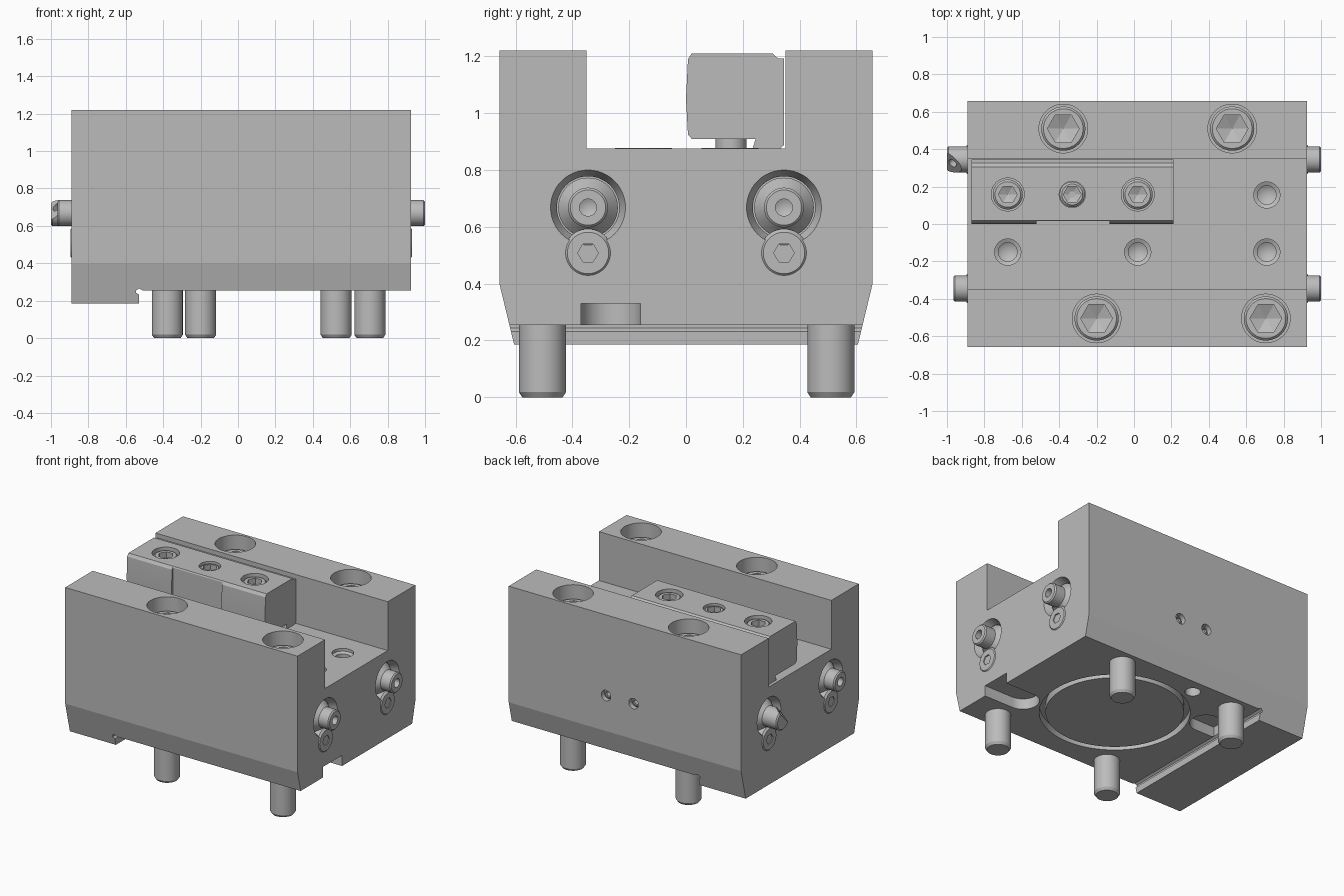
import bpy, bmesh, math
from mathutils import Vector

cube = bpy.data.objects.get("Cube")
if cube:
    bpy.data.objects.remove(cube, do_unlink=True)

steel = bpy.data.materials.new("steel_grey")
steel.use_nodes = True
steel.diffuse_color = (0.5, 0.5, 0.5, 1)
steel.node_tree.nodes["Principled BSDF"].inputs["Base Color"].default_value = (0.5, 0.5, 0.5, 1)

UP, DOWN, BACK = (0, 0, 1), (0, 0, -1), (0, 1, 0)
parts = []


def finish(bm, name):
    bmesh.ops.recalc_face_normals(bm, faces=bm.faces)
    mesh = bpy.data.meshes.new(name)
    bm.to_mesh(mesh)
    bm.free()
    mesh.materials.append(steel)
    ob = bpy.data.objects.new(name, mesh)
    bpy.context.scene.collection.objects.link(ob)
    parts.append(ob)
    return ob


def prism(name, points, axis, start, end):
    """Extrude a 2D outline along x, y or z."""
    def place(p, d):
        co = list(p)
        co.insert("xyz".index(axis), d)
        return co
    bm = bmesh.new()
    face = bm.faces.new([bm.verts.new(place(p, start)) for p in points])
    new = bmesh.ops.extrude_face_region(bm, geom=[face])["geom"]
    shift = Vector(place((0, 0), end - start))
    bmesh.ops.translate(bm, vec=shift, verts=[v for v in new if isinstance(v, bmesh.types.BMVert)])
    return finish(bm, name)


def lathe(name, profile, loc, direction=UP, sides=48):
    """Revolve (radius, height) points; height runs along direction from loc."""
    bm = bmesh.new()
    verts = [bm.verts.new((r, 0, h)) for r, h in profile]
    edges = [bm.edges.new(pair) for pair in zip(verts, verts[1:])]
    bmesh.ops.spin(bm, geom=verts + edges, cent=(0, 0, 0), axis=UP, dvec=(0, 0, 0),
                   angle=math.tau, steps=sides)
    bmesh.ops.remove_doubles(bm, verts=bm.verts, dist=1e-5)
    turn = Vector(direction).to_track_quat('Z', 'Y').to_matrix()
    if tuple(direction) != UP:
        bmesh.ops.rotate(bm, cent=(0, 0, 0), matrix=turn, verts=bm.verts)
    bmesh.ops.translate(bm, vec=loc, verts=bm.verts)
    return finish(bm, name)


def cut(target, cutter):
    mod = target.modifiers.new("cut", 'BOOLEAN')
    mod.operation = 'DIFFERENCE'
    mod.solver = 'EXACT'
    mod.object = cutter
    bpy.context.view_layer.objects.active = target
    bpy.ops.object.modifier_apply(modifier=mod.name)
    parts.remove(cutter)
    bpy.data.objects.remove(cutter, do_unlink=True)


def bore(target, radius, depth, loc, direction=UP, sides=48, tip=0.0):
    cut(target, lathe("cutter", [(0, -depth - tip), (radius, -depth), (radius, 0.03), (0, 0.03)],
                      loc, direction, sides))


def box_outline(x0, x1, y0, y1):
    return [(x0, y0), (x1, y0), (x1, y1), (x0, y1)]


def socket_screw(name, loc, direction, head, head_h, shank, length, hexagon):
    """Cap screw with its head top at loc and a hexagon socket."""
    b = 0.012
    ob = lathe(name, [(0, 0), (head - b, 0), (head, -b), (head, -head_h), (shank, -head_h),
                      (shank, b * 1.5 - length), (shank - b, -length), (0, -length)], loc, direction)
    bore(ob, hexagon, hexagon * 0.8, loc, direction, 6, hexagon * 0.4)
    return ob


# Main body with upper channel and tapered lower flanks
half = [(0.35, 0.875), (0.35, 1.22), (0.657, 1.22), (0.657, 0.4), (0.605, 0.185)]
body = prism("body", half + [(-y, z) for y, z in reversed(half)], "x", -0.89, 0.925)

# Underside step leaving a locating ridge with a small relief groove
cut(body, prism("cutter", [(-0.53, 0.1), (-0.53, 0.232), (-0.545, 0.243), (-0.545, 0.255),
                           (-0.53, 0.265), (-0.51, 0.255), (1.1, 0.255), (1.1, 0.1)], "y", -1, 1))

# Underside seal groove, dowel hole and two rounded pockets
cut(body, lathe("cutter", [(0.44, 0), (0.48, 0), (0.48, 0.31), (0.44, 0.31), (0.44, 0)], (0.16, 0, 0), UP, 72))
bore(body, 0.05, 0.15, (-0.054, 0.516, 0.255), DOWN)


def pocket(x_round, x_end, y, r=0.105):
    sign = 1 if x_end > x_round else -1
    arc = [(x_round - sign * r * math.cos(a), y + r * math.sin(a))
           for a in [math.pi * (i / 16 - 0.5) for i in range(17)]]
    cut(body, prism("cutter", arc + [(x_end, y + r), (x_end, y - r)], "z", 0.24, 0.33))


pocket(0.7, 1.0, -0.265)
pocket(-0.375, -0.529, 0.265)

# Long mounting bolts in counterbores
for i, (x, y) in enumerate([(-0.378, 0.51), (0.525, 0.51), (-0.2, -0.505), (0.705, -0.505)]):
    bore(body, 0.13, 0.3, (x, y, 1.22))
    socket_screw(f"mounting_bolt_{i + 1}", (x, y, 1.13), UP, 0.118, 0.21, 0.083, 1.13, 0.085)

# Threaded holes and flush plugs in the channel floor
for x, y in [(0.71, 0.155), (-0.675, -0.15), (0.02, -0.15), (0.71, -0.15)]:
    cut(body, lathe("cutter", [(0, -0.25), (0.05, -0.22), (0.05, -0.03), (0.07, -0.02),
                               (0.07, 0.02), (0, 0.02)], (x, y, 0.875)))
for i, (x, y) in enumerate([(0.365, 0.155), (0.365, -0.15), (-0.33, -0.15)]):
    lathe(f"floor_plug_{i + 1}", [(0, -0.02), (0.1, -0.02), (0.1, 0.002), (0, 0.002)], (x, y, 0.875))

# Small recessed set screws on the back
for i, x in enumerate((0.165, -0.05)):
    bore(body, 0.037, 0.08, (x, 0.657, 0.65), BACK)
    socket_screw(f"back_set_screw_{i + 1}", (x, 0.635, 0.65), BACK, 0.036, 0.03, 0.03, 0.06, 0.02)

# End fittings: dished bore, stepped nipple and a retaining screw below
for sx, face, end in ((1, 0.925, "plus"), (-1, 0.89, "minus")):
    for sy in (1, -1):
        out = (sx, 0, 0)
        y = 0.345 * sy
        tip = 0.11 if (sx, sy) == (-1, 1) else 0.075
        cut(body, lathe("cutter", [(0, -0.12), (0.11, -0.12), (0.11, -0.05), (0.132, 0),
                                   (0.132, 0.03), (0, 0.03)], (sx * face, y, 0.668), out))
        side = "back" if sy > 0 else "front"
        nipple = lathe(f"nipple_{end}_{side}",
                       [(0, -0.13), (0.105, -0.13), (0.105, -0.045), (0.07, -0.005), (0.07, tip - 0.008),
                        (0.062, tip), (0, tip)], (sx * face, y, 0.668), out)
        if tip > 0.1:
            # Slanted outlet face with its port
            slant = Vector((-1, -1, 1)).normalized()
            spot = Vector((-0.97, 0.325, 0.7))
            cut(nipple, lathe("cutter", [(0, 0), (0.2, 0), (0.2, 0.2), (0, 0.2)], spot, slant))
            bore(nipple, 0.024, 0.04, spot, slant)
        else:
            bore(nipple, 0.03, 0.05, (sx * (face + tip), y, 0.668), out, tip=0.015)
        socket_screw(f"retaining_screw_{end}_{side}", (sx * (face + 0.006), y, 0.508), out,
                     0.085, 0.06, 0.05, 0.1, 0.036)

# Clamping jaw bar with a heel at the rear
jaw = prism("clamp_bar", [(0.02, 0.91), (0.007, 0.925), (0, 1.05), (0.007, 1.19), (0.02, 1.21),
                          (0.305, 1.21), (0.325, 1.192), (0.345, 1.192), (0.345, 0.888), (0.332, 0.876),
                          (0.235, 0.876), (0.245, 0.91)], "x", -0.87, 0.21)
cut(jaw, prism("cutter", box_outline(-0.52, -0.13, -0.1, 0.015), "z", 0.8, 1.3))
for i, x in enumerate((-0.675, 0.02)):
    bore(jaw, 0.088, 0.12, (x, 0.158, 1.21))
    socket_screw(f"clamp_screw_{i + 1}", (x, 0.158, 1.195), UP, 0.08, 0.1, 0.055, 0.36, 0.05)
bore(jaw, 0.07, 0.06, (-0.33, 0.158, 1.21))
socket_screw("clamp_set_screw", (-0.33, 0.158, 1.2), UP, 0.068, 0.05, 0.05, 0.33, 0.048)

# Smooth the round surfaces, keep machined edges sharp
bpy.ops.object.select_all(action='DESELECT')
for ob in parts:
    ob.select_set(True)
bpy.context.view_layer.objects.active = body
bpy.ops.object.shade_smooth_by_angle(angle=math.radians(12))
